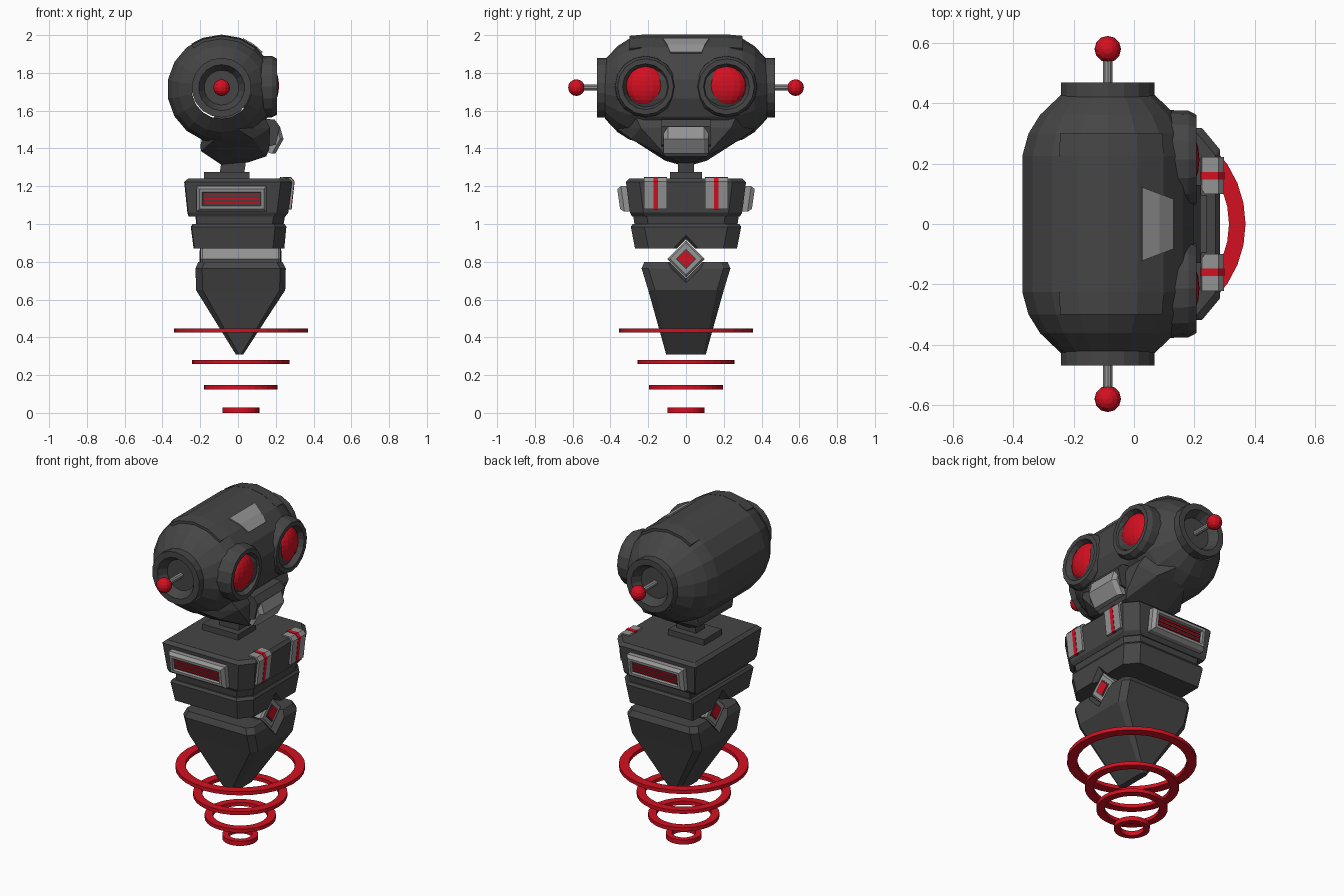
import bpy, bmesh
from math import sin, cos, pi, radians
from mathutils import Vector

if "Cube" in bpy.data.objects:
    bpy.data.objects.remove(bpy.data.objects["Cube"])


def material(name, col):
    m = bpy.data.materials.new(name)
    m.diffuse_color = (*col, 1)
    m.use_nodes = True
    m.node_tree.nodes["Principled BSDF"].inputs["Base Color"].default_value = m.diffuse_color
    return m


DARK = material("dark_metal", (.06, .06, .06))
LIGHT = material("light_metal", (.3, .3, .3))
RED = material("red_glow", (.65, .005, .015))


def finish(name, bm, mat):
    bmesh.ops.recalc_face_normals(bm, faces=bm.faces)
    me = bpy.data.meshes.new(name)
    bm.to_mesh(me)
    bm.free()
    me.materials.append(mat)
    ob = bpy.data.objects.new(name, me)
    bpy.context.collection.objects.link(ob)
    return ob


def loft(name, sections, mat=DARK, caps=True, closed=False):
    """Skin equal-length point loops."""
    bm = bmesh.new()
    rows = [[bm.verts.new(p) for p in s] for s in sections]
    n = len(rows[0])
    pairs = list(zip(rows, rows[1:])) + ([(rows[-1], rows[0])] if closed else [])
    for a, b in pairs:
        for i in range(n):
            j = (i + 1) % n
            bm.faces.new((a[i], a[j], b[j], b[i]))
    if caps and not closed:
        bm.faces.new(rows[0])
        bm.faces.new(rows[-1])
    return finish(name, bm, mat)


def lathe(name, profile, axis, centre, n, mat=DARK, caps=True, closed=False):
    """Revolve (radius, offset) points about a world axis."""
    secs = []
    for r, t in profile:
        ring = []
        for i in range(n):
            a = 2 * pi * i / n
            u, v = r * sin(a), r * cos(a)
            p = {'x': (t, u, v), 'y': (u, t, v), 'z': (u, v, t)}[axis]
            ring.append(Vector(p) + Vector(centre))
        secs.append(ring)
    return loft(name, secs, mat, caps, closed)


def extrude_y(name, profile, y0, y1, mat=DARK):
    return loft(name, [[(x, y, z) for x, z in profile] for y in (y0, y1)], mat)


def ball(name, centre, scale, mat, u=12, v=8):
    bm = bmesh.new()
    bmesh.ops.create_uvsphere(bm, u_segments=u, v_segments=v, radius=1)
    for w in bm.verts:
        w.co = Vector(centre) + Vector(w.co[i] * scale[i] for i in range(3))
    return finish(name, bm, mat)


def plan(z, xb, xf, y, cf=.06, cb=.0):
    """Body cross-section with chamfered front (and optional back) corners."""
    half = [(xf, y - 1.2 * cf), (xf - cf, y), (xb + cb + .005, y), (xb, y - cb - .005)]
    return [(a, b, z) for a, b in half] + [(a, -b, z) for a, b in reversed(half)]


# hovering rings under the body
for i, (z0, z1, ro, ri) in enumerate([(.425, .447, .355, .30), (.26, .281, .258, .21),
                                      (.125, .147, .195, .15), (0, .028, .098, .065)]):
    lathe(f"hover_ring_{i}", [(ro, z0), (ro, z1), (ri, z1), (ri, z0)], 'z', (.015, 0, 0), 32, RED, closed=True)

# tapered lower body and belly block
lower = loft("lower_body", [plan(.31, -.012, .028, .105, .012, .012),
                            plan(.65, -.222, .25, .20, .03, .03),
                            plan(.765, -.225, .253, .235, .03, .03),
                            plan(.80, -.21, .235, .22, .03, .03)])
belly = loft("belly", [plan(.87, -.235, .245, .27), plan(.985, -.25, .256, .292), plan(1.0, -.24, .247, .283)])


def diamond(x, h):
    return [(x, h, .815), (x, 0, .815 + h), (x, -h, .815), (x, 0, .815 - h)]


# flared notch cut for the diamond badge
cutter = loft("notch_cutter", [diamond(-.27, .165), diamond(-.2, .103), diamond(.225, .103), diamond(.295, .165)])
cutter.hide_render = True
for ob in (lower, belly):
    m = ob.modifiers.new("notch", 'BOOLEAN')
    m.object = cutter
    m.solver = 'EXACT'
    bpy.context.view_layer.objects.active = ob
    bpy.ops.object.modifier_apply(modifier="notch")
bpy.data.objects.remove(cutter)

# diamond badge running through, red gem at both ends
loft("diamond_badge", [diamond(-.198, .085), diamond(-.188, .1), diamond(.215, .1), diamond(.225, .085)], LIGHT)
for n, a, b in (("front", .22, .23), ("back", -.193, -.203)):
    loft(f"{n}_gem_surround", [diamond(a, .055), diamond(b - (b - a) * .3, .055)])
    loft(f"{n}_gem", [diamond(a, .045), diamond(b, .045)], RED)

# waist and chest
loft("waist", [plan(.99, -.222, .24, .272), plan(1.05, -.225, .25, .28)])
loft("chest", [plan(1.04, -.262, .25, .285), plan(1.06, -.268, .266, .297),
               plan(1.222, -.285, .286, .318), plan(1.24, -.265, .27, .30)])

# chest straps wrapping over the front edge
strap = [(.22, 1.23), (.225, 1.248), (.28, 1.246), (.298, 1.225), (.282, 1.08), (.26, 1.08)]
stripe = [(.22, 1.235), (.222, 1.25), (.281, 1.249), (.300, 1.226), (.284, 1.078), (.26, 1.078)]
for s, n in ((1, "left"), (-1, "right")):
    extrude_y(f"{n}_chest_strap", strap, s * .1, s * .222, LIGHT)
    extrude_y(f"{n}_strap_stripe", stripe, s * .147, s * .172, RED)

    # side vents, leaning with the chest wall
    def rect(y, inset, x0=-.22, x1=.152, z0=1.065, z1=1.2):
        return [(x, s * (y + (z - 1.13) * .14), z) for x, z in
                ((x0 + inset, z0 + inset), (x1 - inset, z0 + inset), (x1 - inset, z1 - inset), (x0 + inset, z1 - inset))]
    loft(f"{n}_vent_frame", [rect(.29, 0), rect(.335, 0), rect(.356, .015), rect(.356, .03), rect(.338, .035)], LIGHT)
    loft(f"{n}_vent_back", [rect(.33, .034), rect(.341, .034)])
    for i in range(3):
        z = 1.108 + i * .02
        loft(f"{n}_vent_slat_{i}", [rect(y, 0, -.18, .113, z, z + .009) for y in (.335, .348)], RED)


# neck
def box(name, x0, x1, y, z0, z1, mat=DARK):
    return extrude_y(name, [(x0, z0), (x1, z0), (x1, z1), (x0, z1)], -y, y, mat)


box("neck_collar", -.18, .06, .085, 1.23, 1.275)
extrude_y("neck", [(-.1, 1.25), (.03, 1.25), (.05, 1.38), (-.08, 1.38)], -.042, .042)

# head barrel
HX, HZ = -.087, 1.714
half = [(.288, .225), (.267, .30), (.228, .362), (.158, .428)]
lathe("head", [(r, -y) for r, y in reversed(half)] + half, 'y', (HX, 0, HZ), 18, caps=False)


def on_head(deg, y, r):
    return (HX + r * sin(radians(deg)), y, HZ + r * cos(radians(deg)))


# forehead plate
loft("forehead_plate", [[on_head(d, h, .27), on_head(d, h, .293), on_head(d, -h, .293), on_head(d, -h, .27)]
                        for d, h in ((23, .122), (36, .1), (48, .083))], LIGHT)

for s, n in ((1, "left"), (-1, "right")):
    # raised bands on top of the head
    loft(f"{n}_head_band", [[on_head(d, s * y, r) for y, r in ((.225, .26), (.225, .289), (.30, .282), (.30, .24))]
                            for d in (-34, -20, 0, 20, 40)])
    # ear cups with antenna
    lathe(f"{n}_ear_cup", [(.158, s * .42), (.158, s * .47), (.122, s * .47), (.08, s * .40)],
          'y', (HX, 0, 1.722), 18)
    lathe(f"{n}_antenna_rod", [(.016, s * .39), (.016, s * .56)], 'y', (HX, 0, 1.722), 10, LIGHT)
    ball(f"{n}_antenna_tip", (HX, s * .58, 1.722), (.044,) * 3, RED)
    # eyes with raised rims
    lathe(f"{n}_eye_rim", [(.166, .03), (.162, .18), (.148, .207), (.122, .207), (.1, .165)],
          'x', (0, s * .214, 1.727), 16)
    ball(f"{n}_eye", (.165, s * .214, 1.732), (.052, .105, .105), RED, 16, 12)

# jaw as a faceted hull
bm = bmesh.new()
for x, y, z in [(-.085, .03, 1.312), (.05, .03, 1.325), (-.1, .11, 1.335), (.15, .11, 1.358), (-.195, .16, 1.385),
                (-.2, .16, 1.41), (.165, .14, 1.40), (-.18, .2, 1.5), (.17, .24, 1.51), (.08, .29, 1.45),
                (-.12, .29, 1.45), (0, .36, 1.5), (-.1, .3, 1.6), (.12, .28, 1.6)]:
    for s in (1, -1):
        bm.verts.new((x, s * y, z))
res = bmesh.ops.convex_hull(bm, input=bm.verts)
loose = [v for v in bm.verts if not v.link_faces]
bmesh.ops.delete(bm, geom=loose, context='VERTS')
finish("jaw", bm, DARK)

# mouth guard: dark lip with a grey plate
extrude_y("upper_lip", [(.08, 1.53), (.15, 1.557), (.195, 1.552), (.222, 1.515), (.2, 1.42), (.08, 1.39)], -.13, .13)
loft("mouth_plate", [[(x, y, z) for x, z in ((.16, 1.51), (.205 + d, 1.513), (.223 + d, 1.45), (.18 + d, 1.372), (.14, 1.385))]
                     for y, d in ((-.118, 0), (-.095, .018), (.095, .018), (.118, 0))], LIGHT)
